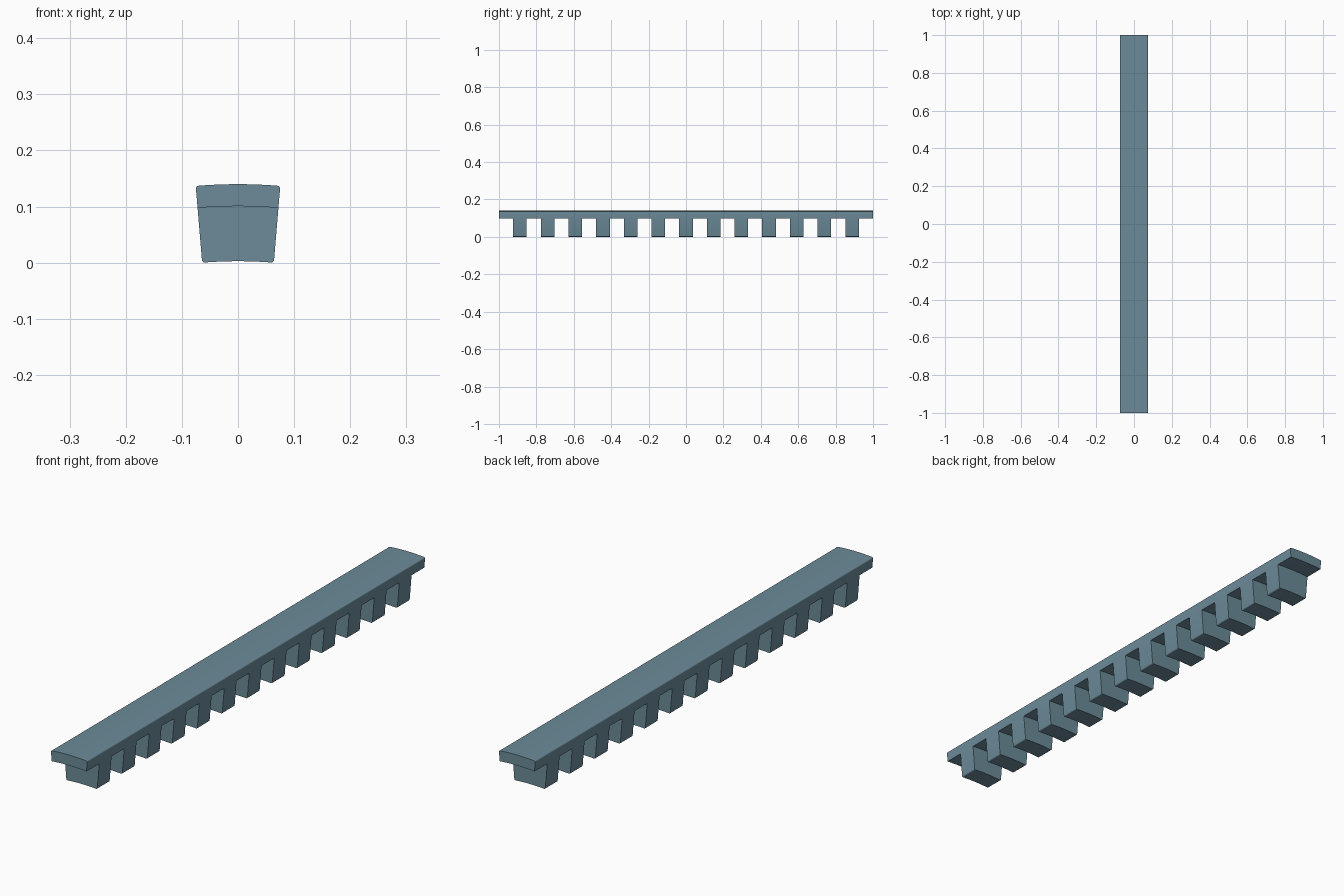
import bpy, bmesh, math

if "Cube" in bpy.data.objects:
    bpy.data.objects.remove(bpy.data.objects["Cube"])

CZ = -0.7613                      # centre of the curvature below the rail
HALF = 0.0837                     # half angle of the wedge section
R_BOTTOM, R_MID, R_TOP = 0.764, 0.862, 0.9013
ROUND = 0.005                     # corner rounding
TEETH, PITCH, TOOTH_W = 13, 0.148, 0.073

steel = bpy.data.materials.new("blue_grey")
steel.diffuse_color = (0.15, 0.26, 0.32, 1)
steel.use_nodes = True
steel.node_tree.nodes["Principled BSDF"].inputs["Base Color"].default_value = steel.diffuse_color


def arc(radius, a0, a1, steps=12):
    return [(radius, a0 + (a1 - a0) * i / steps) for i in range(steps + 1)]


def corner(radius, side, inward, steps=4):
    """Rounded corner from the wedge side to the arc (inward: +1 bottom, -1 top)."""
    pts = []
    for i in range(steps + 1):
        t = math.pi / 2 * i / steps
        r = radius + inward * ROUND * (1 - math.sin(t))
        a = side * (HALF - ROUND / radius * (1 - math.cos(t)))
        pts.append((r, a))
    return pts


def section(r0, r1, round_bottom, round_top):
    """Closed wedge outline with curved top and bottom, as x, z points."""
    a0 = HALF - ROUND / r0 if round_bottom else HALF
    a1 = HALF - ROUND / r1 if round_top else HALF
    polar = arc(r0, -a0, a0)
    if round_bottom:
        polar = corner(r0, -1, 1)[:-1] + polar + corner(r0, 1, 1)[-2::-1]
    top = arc(r1, a1, -a1)
    if round_top:
        top = corner(r1, 1, -1)[:-1] + top + corner(r1, -1, -1)[-2::-1]
    return [(r * math.sin(a), CZ + r * math.cos(a)) for r, a in polar + top]


def extrude(bm, outline, y0, y1):
    rings = [[bm.verts.new((x, y, z)) for x, z in outline] for y in (y0, y1)]
    n = len(outline)
    bm.faces.new(rings[0])
    bm.faces.new(rings[1][::-1])
    for i in range(n):
        j = (i + 1) % n
        bm.faces.new((rings[0][j], rings[0][i], rings[1][i], rings[1][j]))


def make(name, outline, spans):
    bm = bmesh.new()
    for y0, y1 in spans:
        extrude(bm, outline, y0, y1)
    bmesh.ops.recalc_face_normals(bm, faces=bm.faces)
    mesh = bpy.data.meshes.new(name)
    bm.to_mesh(mesh)
    bm.free()
    mesh.materials.append(steel)
    obj = bpy.data.objects.new(name, mesh)
    bpy.context.collection.objects.link(obj)
    bpy.ops.object.select_all(action='DESELECT')
    obj.select_set(True)
    bpy.context.view_layer.objects.active = obj
    bpy.ops.object.shade_smooth_by_angle(angle=math.radians(30))


# Long crowned strip
make("top_strip", section(R_MID, R_TOP, False, True), [(-1, 1)])

# Row of wedge shaped teeth below it
centres = [(i - (TEETH - 1) / 2) * PITCH for i in range(TEETH)]
make("teeth", section(R_BOTTOM, R_MID, True, False),
     [(c - TOOTH_W / 2, c + TOOTH_W / 2) for c in centres])
